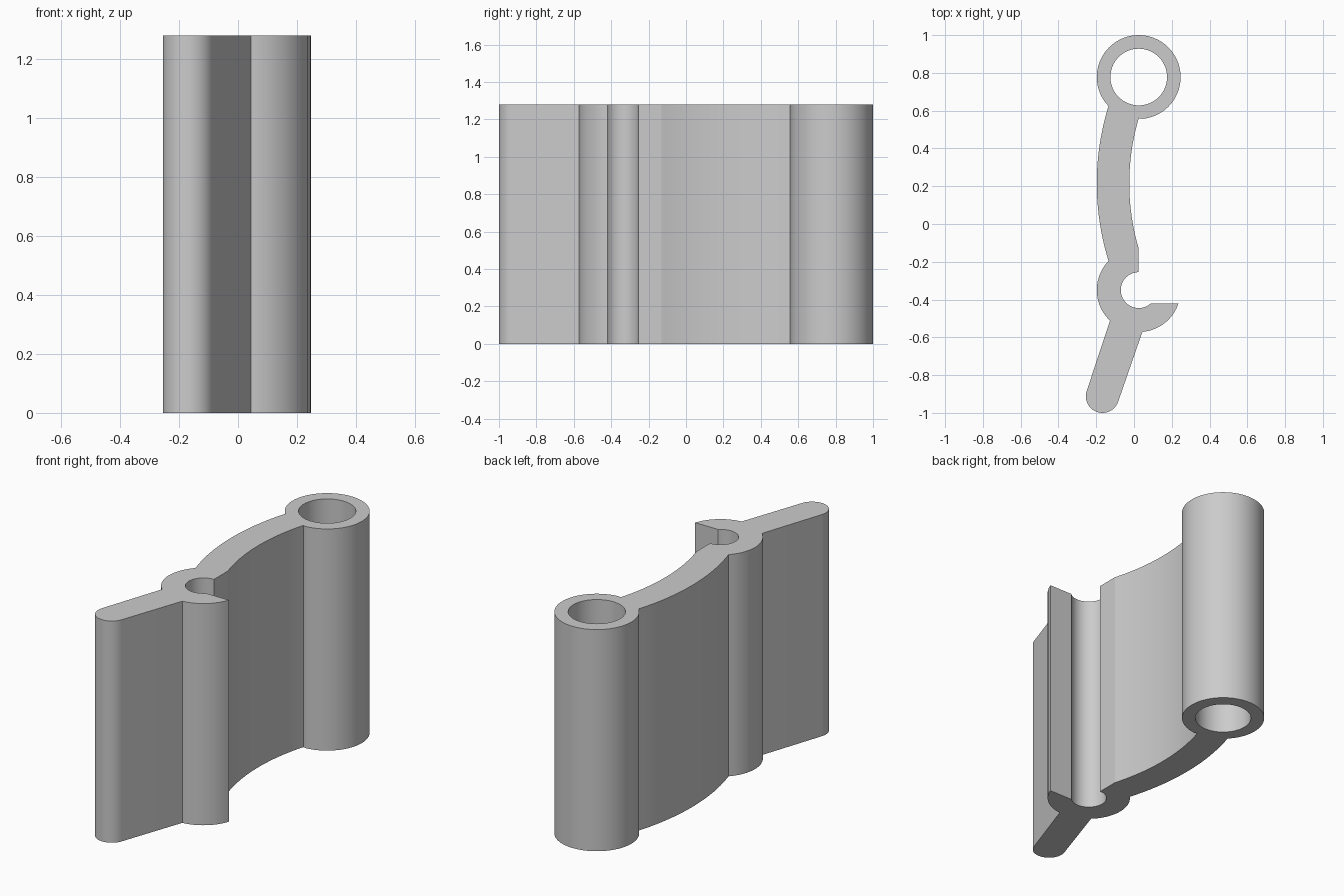
import bpy
import bmesh
from math import cos, sin, radians
from mathutils import Vector

cube = bpy.data.objects.get("Cube")
if cube:
    bpy.data.objects.remove(cube, do_unlink=True)

HEIGHT = 1.28
RING = (0.025, 0.778)     # closed tube
HOOK = (0.025, -0.35)     # open clip
BEND = (1.19, 0.215)      # centre of the curved web
TIP = (-0.167, -0.912)    # rounded end of the tab
OUTER = 0.222


def arc(centre, radius, start, end, steps):
    """Points along an arc, angles in degrees."""
    pts = []
    for i in range(steps + 1):
        a = radians(start + (end - start) * i / steps)
        pts.append((centre[0] + radius * cos(a), centre[1] + radius * sin(a)))
    return pts


def add_loop(bm, pts):
    verts = [bm.verts.new((x, y, 0)) for x, y in pts]
    return [bm.edges.new((v, verts[(i + 1) % len(verts)])) for i, v in enumerate(verts)]


# Outline, counter-clockwise from the tube's inner junction
outline = arc(RING, OUTER, -90, 224, 64)[1:]      # tube wall
outline += arc(BEND, 1.387, 162.8, 197.2, 20)     # outer face of web
outline += arc(HOOK, OUTER, 136, 226.8, 20)[1:]   # back of clip
outline += arc(TIP, 0.088, 161.3, 341.3, 32)      # rounded tab
outline += arc(HOOK, OUTER, -85, -18.4, 16)       # clip lip
outline += arc(HOOK, 0.095, -47.6, -270, 40)      # clip socket
outline += arc(BEND, 1.215, 196.5, 163.5, 20)     # inner face of web
bore = arc(RING, 0.15, 0, 360, 64)[:-1]

# Fill the section and extrude it upward
bm = bmesh.new()
edges = add_loop(bm, outline) + add_loop(bm, bore)
bmesh.ops.triangle_fill(bm, edges=edges, use_beauty=True, normal=Vector((0, 0, 1)))
result = bmesh.ops.extrude_face_region(bm, geom=bm.faces[:], use_keep_orig=True)
top = [g for g in result["geom"] if isinstance(g, bmesh.types.BMVert)]
bmesh.ops.translate(bm, verts=top, vec=(0, 0, HEIGHT))
bmesh.ops.recalc_face_normals(bm, faces=bm.faces[:])

mesh = bpy.data.meshes.new("hinge_clip")
bm.to_mesh(mesh)
bm.free()
clip = bpy.data.objects.new("hinge_clip", mesh)
bpy.context.collection.objects.link(clip)

# Material
grey = bpy.data.materials.new("light_grey")
grey.use_nodes = True
colour = (0.6, 0.6, 0.6, 1)
grey.diffuse_color = colour
grey.node_tree.nodes["Principled BSDF"].inputs["Base Color"].default_value = colour
mesh.materials.append(grey)

# Smooth curved walls, crisp corners
bpy.ops.object.select_all(action="DESELECT")
clip.select_set(True)
bpy.context.view_layer.objects.active = clip
bpy.ops.object.shade_smooth_by_angle(angle=radians(15))
